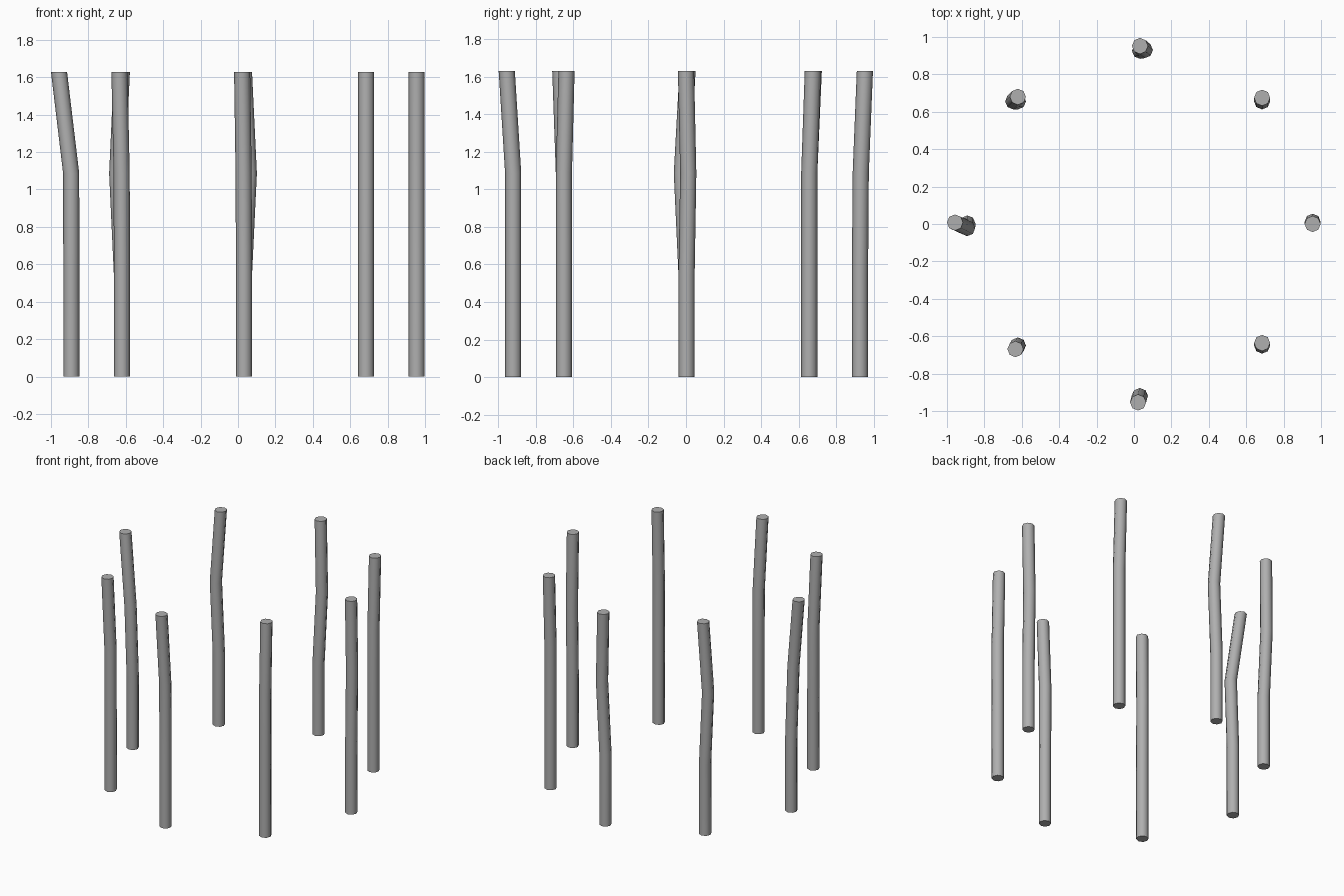
import bpy, bmesh
from math import cos, sin, pi

if "Cube" in bpy.data.objects:
    bpy.data.objects.remove(bpy.data.objects["Cube"])

SIDES, R, SEG = 8, 0.043, 0.543
CX, CY, RING = 0.032, 0.003, 0.923   # circle the posts stand on

# Each post: centre at the bend (third ring) and at the top, counter-clockwise from +x
posts = [
    ((0.955, 0.012), (0.955, 0.000)),
    ((0.685, 0.656), (0.685, 0.675)),
    ((0.058, 0.930), (0.032, 0.952)),
    ((-0.646, 0.656), (-0.621, 0.680)),
    ((-0.892, -0.022), (-0.957, 0.008)),
    ((-0.622, -0.650), (-0.634, -0.669)),
    ((0.030, -0.920), (0.022, -0.954)),
    ((0.685, -0.650), (0.685, -0.636)),
]

grey = bpy.data.materials.new("dark_grey")
grey.diffuse_color = (0.43, 0.43, 0.43, 1)
grey.use_nodes = True
grey.node_tree.nodes["Principled BSDF"].inputs["Base Color"].default_value = grey.diffuse_color


def make_post(name, centres):
    """Bent tube with one ring of vertices per centre, capped at both ends."""
    bm = bmesh.new()
    rings = []
    for k, (x, y) in enumerate(centres):
        rings.append([bm.verts.new((x + R * cos(2 * pi * i / SIDES),
                                    y + R * sin(2 * pi * i / SIDES), k * SEG))
                      for i in range(SIDES)])
    for a, b in zip(rings, rings[1:]):
        for i in range(SIDES):
            j = (i + 1) % SIDES
            bm.faces.new((a[i], a[j], b[j], b[i])).smooth = True
    bm.faces.new(rings[0][::-1])
    bm.faces.new(rings[-1])
    # keep the cap rims sharp
    for e in bm.edges:
        if any(not f.smooth for f in e.link_faces):
            e.smooth = False
    mesh = bpy.data.meshes.new(name)
    bm.to_mesh(mesh)
    bm.free()
    mesh.materials.append(grey)
    bpy.context.collection.objects.link(bpy.data.objects.new(name, mesh))


# Ring of eight posts, straight in the lowest third
for n, (bend, top) in enumerate(posts):
    a = n * pi / 4
    base = (CX + RING * cos(a), CY + RING * sin(a))
    make_post(f"post_{n + 1}", [base, base, bend, top])
